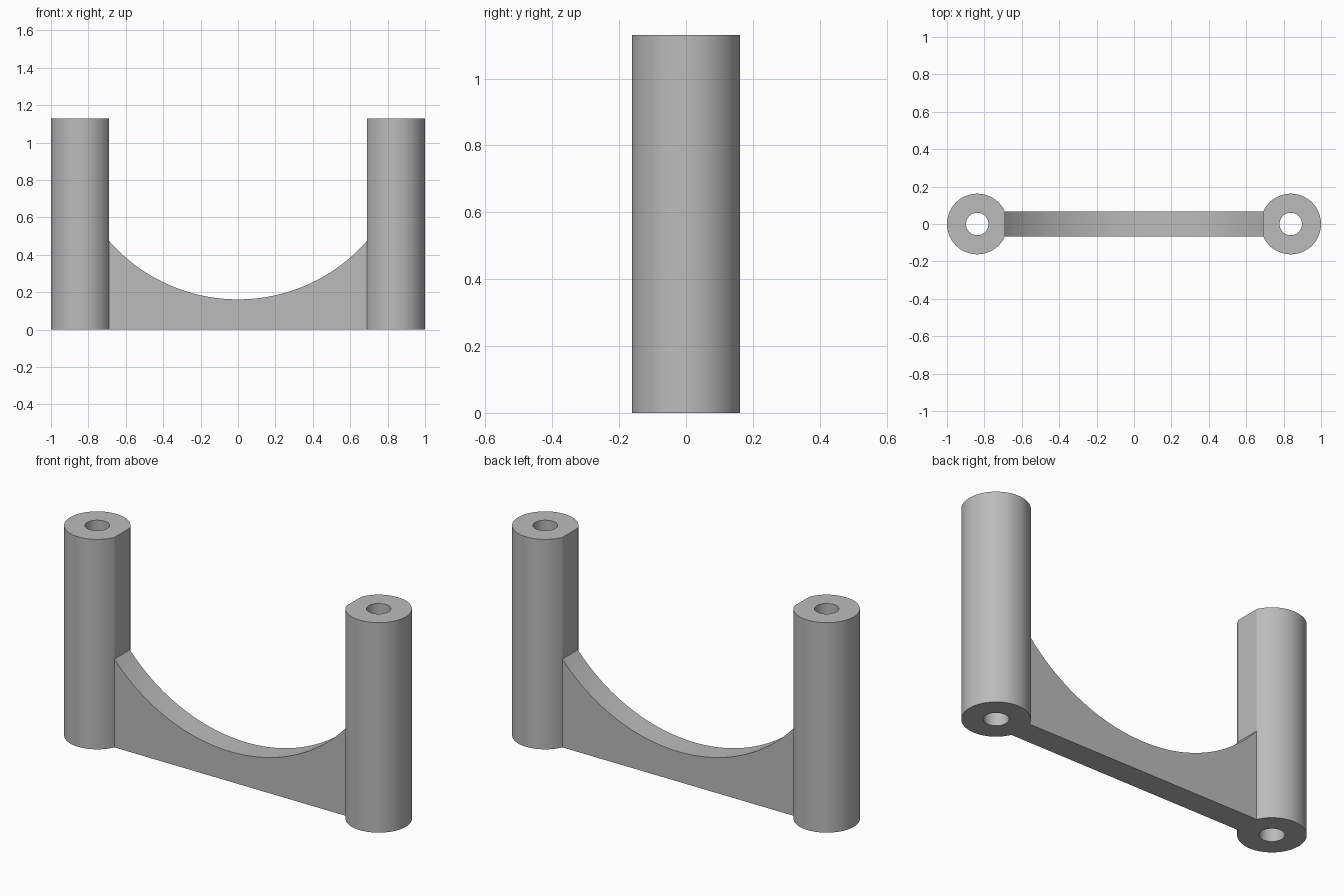
import bpy, bmesh
from math import sin, cos, pi, acos, asin, sqrt

cube = bpy.data.objects.get("Cube")
if cube:
    bpy.data.objects.remove(cube, do_unlink=True)

HEIGHT = 1.13
POST_X, POST_R, HOLE_R = 0.838, 0.162, 0.06
FLAT_X = 0.69              # inner flat of each post
SAG_LOW, SAG_HIGH = 0.162, 0.475
SEGMENTS = 64

grey = bpy.data.materials.new("plain grey")
grey.use_nodes = True
colour = (0.5, 0.5, 0.5, 1)
grey.diffuse_color = colour
grey.node_tree.nodes["Principled BSDF"].inputs["Base Color"].default_value = colour


def finish(bm, name):
    bmesh.ops.recalc_face_normals(bm, faces=bm.faces)
    mesh = bpy.data.meshes.new(name)
    bm.to_mesh(mesh)
    bm.free()
    mesh.materials.append(grey)
    obj = bpy.data.objects.new(name, mesh)
    bpy.context.collection.objects.link(obj)
    bpy.ops.object.select_all(action="DESELECT")
    obj.select_set(True)
    bpy.context.view_layer.objects.active = obj
    bpy.ops.object.shade_smooth_by_angle(angle=0.35)
    return obj


half_angle = acos((POST_X - FLAT_X) / POST_R)


def post(name, side):
    """Bored round post with a flat facing the centre."""
    bm = bmesh.new()
    rings = []
    for radius, z in ((POST_R, 0), (POST_R, HEIGHT), (HOLE_R, HEIGHT), (HOLE_R, 0)):
        start = half_angle if radius == POST_R else pi / (SEGMENTS + 1)
        ring = []
        for i in range(SEGMENTS + 1):
            a = start + (2 * pi - 2 * start) * i / SEGMENTS
            ring.append(bm.verts.new((side * (POST_X - radius * cos(a)), radius * sin(a), z)))
        rings.append(ring)
    # Outer wall, top ring, bore and bottom ring
    for r in range(4):
        a, b = rings[r], rings[(r + 1) % 4]
        for i in range(SEGMENTS + 1):
            j = (i + 1) % (SEGMENTS + 1)
            bm.faces.new((a[i], a[j], b[j], b[i]))
    return finish(bm, name)


post("left_post", 1)
post("right_post", -1)

# Web: flat bottom, circular sag on top, as wide as the post flats
half_width = sqrt(POST_R ** 2 - (POST_X - FLAT_X) ** 2)
rise = SAG_HIGH - SAG_LOW
arc_r = (FLAT_X ** 2 + rise ** 2) / (2 * rise)
sweep = asin(FLAT_X / arc_r)
profile = [(-FLAT_X, 0), (FLAT_X, 0)]
for i in range(SEGMENTS + 1):
    a = sweep * (1 - 2 * i / SEGMENTS)
    profile.append((arc_r * sin(a), SAG_LOW + arc_r * (1 - cos(a))))

bm = bmesh.new()
face = bm.faces.new([bm.verts.new((x, -half_width, z)) for x, z in profile])
extruded = bmesh.ops.extrude_face_region(bm, geom=[face], use_keep_orig=True)
moved = [v for v in extruded["geom"] if isinstance(v, bmesh.types.BMVert)]
bmesh.ops.translate(bm, verts=moved, vec=(0, 2 * half_width, 0))
finish(bm, "connecting_web")
